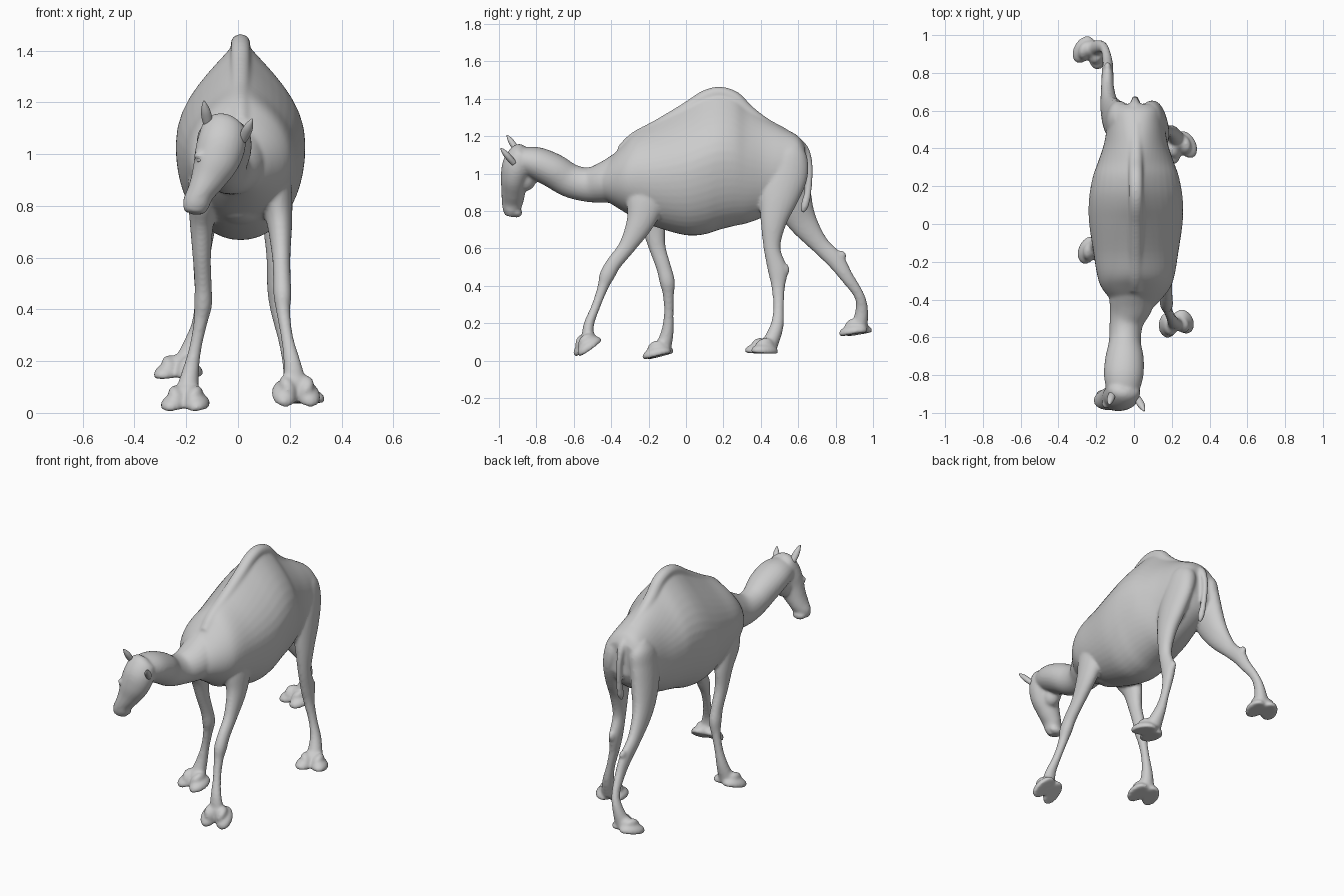
import bpy, bmesh, math
from mathutils import Vector, Matrix

parts = []


def finish(name, bm, join=True):
    bmesh.ops.recalc_face_normals(bm, faces=bm.faces)
    me = bpy.data.meshes.new(name)
    bm.to_mesh(me)
    bm.free()
    ob = bpy.data.objects.new(name, me)
    bpy.context.collection.objects.link(ob)
    if join:
        parts.append(ob)
    for p in me.polygons:
        p.use_smooth = True
    return ob


def spline(rows, n=5):
    """Catmull-Rom through rows of numbers."""
    out = []
    for i in range(len(rows) - 1):
        a, b = rows[max(i - 1, 0)], rows[i]
        c, d = rows[i + 1], rows[min(i + 2, len(rows) - 1)]
        for k in range(n):
            t = k / n
            out.append([0.5 * (2 * q + (r - p) * t + (2 * p - 5 * q + 4 * r - s) * t * t
                               + (3 * q - p - 3 * r + s) * t ** 3) for p, q, r, s in zip(a, b, c, d)])
    return out + [list(rows[-1])]


def skin(name, rings, join=True):
    bm = bmesh.new()
    vs = [[bm.verts.new(p) for p in r] for r in rings]
    n = len(vs[0])
    for a, b in zip(vs, vs[1:]):
        for i in range(n):
            bm.faces.new((a[i], a[(i + 1) % n], b[(i + 1) % n], b[i]))
    bm.faces.new(vs[0])
    bm.faces.new(vs[-1])
    return finish(name, bm, join)


def limb(name, rows, join=True, n=24):
    """Tube: rows of x, y, z, half width sideways, half depth."""
    rows = spline(rows)
    pts = [Vector(r[:3]) for r in rows]
    rings = []
    for i, r in enumerate(rows):
        t = (pts[min(i + 1, len(pts) - 1)] - pts[max(i - 1, 0)]).normalized()
        u = (Vector((1, 0, 0)) - t * t.x).normalized()
        v = t.cross(u)
        rings.append([pts[i] + u * r[3] * math.cos(a) + v * r[4] * math.sin(a)
                      for a in (2 * math.pi * k / n for k in range(n))])
    return skin(name, rings, join)


def ball(name, loc, radii, rot=Matrix.Identity(3), floor=None, join=True):
    bm = bmesh.new()
    bmesh.ops.create_uvsphere(bm, u_segments=24, v_segments=16, radius=1)
    for v in bm.verts:
        p = Vector([a * b for a, b in zip(v.co, radii)])
        if floor is not None:
            p.z = max(p.z, floor)
        v.co = Vector(loc) + rot @ p
    return finish(name, bm, join)


# Torso with hump: y, top, bottom, half width, sharpness of the back
torso = [(-0.47, 1.02, 0.88, 0.06, 1.0), (-0.42, 1.065, 0.85, 0.115, 1.0), (-0.34, 1.155, 0.80, 0.18, 1.2),
         (-0.27, 1.225, 0.76, 0.205, 1.4), (-0.15, 1.29, 0.71, 0.225, 1.8), (0, 1.38, 0.67, 0.247, 2.2),
         (0.1, 1.445, 0.675, 0.25, 2.6), (0.18, 1.465, 0.70, 0.242, 2.7), (0.26, 1.44, 0.72, 0.225, 2.5),
         (0.33, 1.37, 0.735, 0.20, 2.0), (0.42, 1.30, 0.77, 0.17, 1.35), (0.52, 1.245, 0.82, 0.152, 1.0),
         (0.60, 1.20, 0.88, 0.138, 0.85), (0.635, 1.15, 0.95, 0.11, 0.85)]
rings = []
for y, top, bot, w, e in spline(torso, 4):
    mid, ring = bot + 0.48 * (top - bot), []
    for k in range(48):
        c, s = math.cos(k * math.pi / 24), math.sin(k * math.pi / 24)
        h = top - mid if s > 0 else mid - bot
        ring.append((0.01 + math.copysign(w * abs(c) ** (e if s > 0 else 0.95), c), y, mid + h * s))
    rings.append(ring)
skin("torso", rings)
# Rounded crest along the back
limb("back_crest", [(0.01, y, top - 0.037, 0.038, 0.036) for y, top, *_ in torso[2:12]])
ball("brisket", (0.01, -0.16, 0.79), (0.10, 0.14, 0.065))

# Neck, head, jaw, lower lip
limb("neck", [(0, -0.30, 0.99, 0.13, 0.15), (-0.015, -0.42, 0.955, 0.118, 0.115), (-0.04, -0.52, 0.94, 0.09, 0.093),
              (-0.048, -0.62, 0.962, 0.085, 0.09), (-0.05, -0.71, 1.015, 0.102, 0.092),
              (-0.055, -0.80, 1.055, 0.105, 0.087), (-0.06, -0.88, 1.07, 0.088, 0.072)])
limb("head", [(-0.05, -0.86, 1.138, 0.03, 0.03), (-0.055, -0.875, 1.115, 0.078, 0.062), (-0.062, -0.90, 1.05, 0.094, 0.08),
              (-0.082, -0.917, 0.98, 0.09, 0.074), (-0.113, -0.922, 0.91, 0.07, 0.065),
              (-0.145, -0.928, 0.85, 0.053, 0.058), (-0.163, -0.935, 0.805, 0.052, 0.046),
              (-0.168, -0.94, 0.772, 0.038, 0.028)])
ball("jaw", (-0.08, -0.86, 0.99), (0.06, 0.065, 0.085))
ball("lower_lip", (-0.16, -0.905, 0.79), (0.042, 0.03, 0.026))
for x, y, z in ((-0.028, -0.945, 0.972), (-0.148, -0.952, 0.995)):
    ball("brow", (x, y, z), (0.024, 0.026, 0.014))
    ball("eye", (x, y, z - 0.018), (0.013, 0.02, 0.010), join=False)

# Ears: leaf shapes
for name, a, b in (("ear_right", (-0.115, -0.895, 1.11), (-0.132, -0.957, 1.205)),
                   ("ear_left", (0.018, -0.92, 1.055), (0.055, -0.99, 1.135))):
    a, b = Vector(a), Vector(b)
    limb(name, [(*a.lerp(b, t), w, d) for t, w, d in
                ((0, 0.016, 0.016), (0.3, 0.020, 0.017), (0.6, 0.018, 0.016), (0.85, 0.010, 0.010), (1, 0.003, 0.003))],
         join=False)

# Legs, walking
limb("front_leg_left", [(0.12, -0.20, 1.00, 0.06, 0.10), (0.142, -0.215, 0.86, 0.066, 0.105), (0.16, -0.245, 0.74, 0.05, 0.075),
                        (0.167, -0.315, 0.61, 0.036, 0.046), (0.17, -0.385, 0.52, 0.034, 0.041),
                        (0.172, -0.422, 0.455, 0.035, 0.041), (0.175, -0.445, 0.39, 0.027, 0.029),
                        (0.19, -0.482, 0.29, 0.024, 0.024), (0.21, -0.52, 0.19, 0.034, 0.028),
                        (0.22, -0.525, 0.10, 0.05, 0.036)])
limb("front_leg_right", [(-0.12, -0.22, 1.00, 0.06, 0.10), (-0.13, -0.22, 0.86, 0.065, 0.10), (-0.14, -0.18, 0.74, 0.047, 0.07),
                         (-0.14, -0.155, 0.61, 0.036, 0.046), (-0.135, -0.12, 0.50, 0.033, 0.040),
                         (-0.135, -0.10, 0.42, 0.035, 0.041), (-0.145, -0.094, 0.35, 0.027, 0.030),
                         (-0.165, -0.092, 0.25, 0.024, 0.026), (-0.185, -0.10, 0.15, 0.034, 0.034),
                         (-0.20, -0.125, 0.06, 0.05, 0.045)])
limb("hind_leg_left", [(0.075, 0.555, 1.16, 0.04, 0.05), (0.085, 0.55, 1.10, 0.065, 0.10), (0.105, 0.53, 1.00, 0.066, 0.122),
                       (0.125, 0.495, 0.87, 0.06, 0.105), (0.14, 0.468, 0.74, 0.047, 0.07),
                       (0.145, 0.46, 0.60, 0.035, 0.045), (0.147, 0.49, 0.48, 0.034, 0.052),
                       (0.155, 0.493, 0.39, 0.028, 0.036), (0.18, 0.495, 0.28, 0.024, 0.028),
                       (0.205, 0.485, 0.18, 0.032, 0.036), (0.225, 0.445, 0.08, 0.05, 0.045)])
limb("hind_leg_right", [(-0.065, 0.555, 1.16, 0.04, 0.05), (-0.075, 0.55, 1.10, 0.065, 0.10), (-0.09, 0.54, 1.00, 0.066, 0.118),
                        (-0.11, 0.57, 0.86, 0.062, 0.105), (-0.13, 0.625, 0.74, 0.048, 0.078),
                        (-0.14, 0.715, 0.62, 0.035, 0.05), (-0.14, 0.80, 0.535, 0.031, 0.048),
                        (-0.14, 0.858, 0.45, 0.027, 0.036), (-0.155, 0.925, 0.35, 0.023, 0.028),
                        (-0.18, 0.94, 0.27, 0.03, 0.034), (-0.21, 0.925, 0.17, 0.05, 0.045)])
ball("hock_left", (0.147, 0.53, 0.485), (0.02, 0.024, 0.035))
ball("hock_right", (-0.14, 0.83, 0.56), (0.02, 0.028, 0.028))


# Two-toed pads: sole centre, turn, tilt
def foot(name, loc, turn, tilt):
    base = Matrix.Translation(loc) @ Matrix.Rotation(math.radians(turn), 4, 'Z') @ Matrix.Rotation(math.radians(tilt), 4, 'X')
    for s in (-1, 1):
        m = base @ Matrix.Translation((s * 0.043, -0.005, 0.01)) @ Matrix.Rotation(math.radians(s * 10), 4, 'Z')
        ball(name + "_pad", m.translation, (0.051, 0.079, 0.040), m.to_3x3(), -0.012)
        k = base @ Matrix.Translation((s * 0.028, 0.0, 0.03)) @ Matrix.Rotation(s * 0.5, 4, 'Y')
        ball(name + "_toe", k.translation, (0.034, 0.055, 0.055), k.to_3x3(), -0.01)
    ball(name + "_heel", base @ Vector((0, 0.02, 0.035)), (0.05, 0.045, 0.05), base.to_3x3(), -0.03)


foot("front_foot_left", (0.22, -0.515, 0.068), 12, 35)
foot("front_foot_right", (-0.20, -0.14, 0.026), -12, 14)
foot("hind_foot_left", (0.235, 0.41, 0.04), 20, -2)
foot("hind_foot_right", (-0.225, 0.915, 0.143), -20, 9)

# Tail
limb("tail", [(0.005, 0.58, 1.17, 0.03, 0.03), (0.005, 0.635, 1.13, 0.024, 0.022), (0.005, 0.66, 1.04, 0.018, 0.018),
              (0.01, 0.655, 0.92, 0.017, 0.018), (0.015, 0.635, 0.83, 0.019, 0.022), (0.015, 0.622, 0.79, 0.008, 0.009)])

# Fuse everything into one smooth skin
bpy.ops.object.select_all(action='DESELECT')
for ob in parts:
    ob.select_set(True)
bpy.context.view_layer.objects.active = parts[0]
bpy.ops.object.join()
body = bpy.context.view_layer.objects.active
body.name = "animal_body"
rm = body.modifiers.new("fuse", 'REMESH')
rm.mode, rm.voxel_size, rm.use_smooth_shade = 'VOXEL', 0.008, True
sm = body.modifiers.new("soften", 'SMOOTH')
sm.factor, sm.iterations = 0.5, 9
